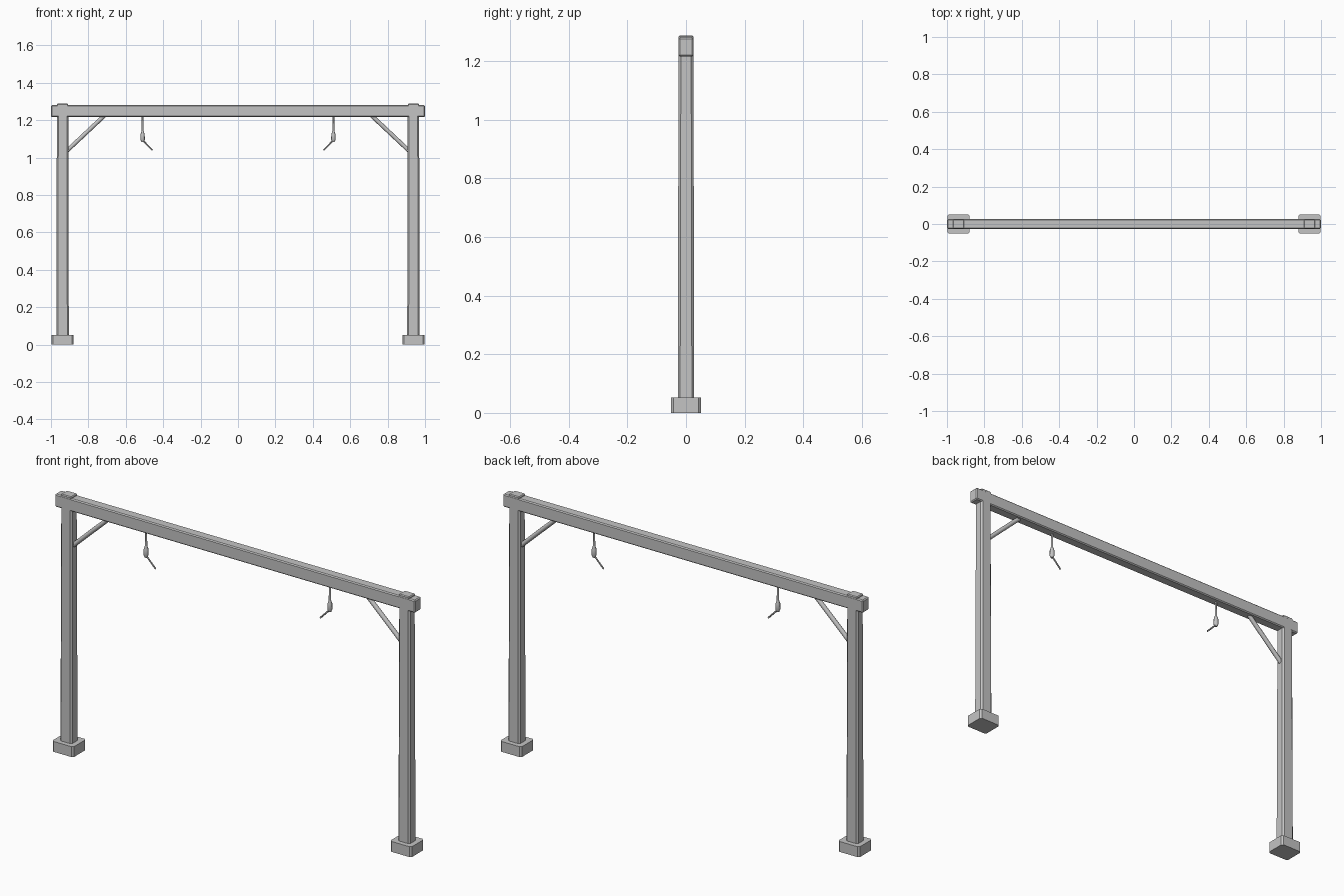
import bpy
import bmesh
from mathutils import Vector

cube = bpy.data.objects.get("Cube")
if cube:
    bpy.data.objects.remove(cube, do_unlink=True)

# Single painted grey
grey = bpy.data.materials.new("light grey")
grey.use_nodes = True
color = (0.55, 0.55, 0.55, 1)
grey.diffuse_color = color
grey.node_tree.nodes["Principled BSDF"].inputs["Base Color"].default_value = color


def finish(name, bm):
    mesh = bpy.data.meshes.new(name)
    bmesh.ops.recalc_face_normals(bm, faces=bm.faces)
    bm.to_mesh(mesh)
    bm.free()
    mesh.materials.append(grey)
    obj = bpy.data.objects.new(name, mesh)
    bpy.context.collection.objects.link(obj)
    return obj


def block(name, center, size, bevel, taper=1.0, upright_only=False):
    """Chamfered box; taper shrinks the top, upright_only chamfers just the vertical edges."""
    bm = bmesh.new()
    bmesh.ops.create_cube(bm, size=1)
    for v in bm.verts:
        k = taper if v.co.z > 0 else 1
        v.co = Vector((v.co.x * size[0] * k, v.co.y * size[1] * k, v.co.z * size[2]))
    edges = [e for e in bm.edges
             if not upright_only or abs(e.verts[0].co.z - e.verts[1].co.z) > size[2] / 2]
    bmesh.ops.bevel(bm, geom=edges, offset=bevel, segments=1, affect='EDGES')
    bmesh.ops.translate(bm, verts=bm.verts, vec=center)
    return finish(name, bm)


def rod(name, stations, sides=8):
    """Round rod through (point, radius) stations."""
    bm = bmesh.new()
    points = [Vector(p) for p, r in stations]
    turn = (points[-1] - points[0]).to_track_quat('Z', 'Y').to_matrix().to_4x4()
    rings = []
    for p, (_, r) in zip(points, stations):
        ring = bmesh.ops.create_circle(bm, segments=sides, radius=r, matrix=turn)["verts"]
        bmesh.ops.translate(bm, verts=ring, vec=p)
        rings.append(ring)
    for a, b in zip(rings, rings[1:]):
        for i in range(sides):
            j = (i + 1) % sides
            bm.faces.new((a[i], a[j], b[j], b[i]))
    bm.faces.new(rings[0])
    bm.faces.new(rings[-1])
    obj = finish(name, bm)
    bpy.ops.object.select_all(action='DESELECT')
    obj.select_set(True)
    bpy.context.view_layer.objects.active = obj
    bpy.ops.object.shade_smooth_by_angle(angle=0.8)
    return obj


# Crossbeam
block("crossbeam", (0, 0, 1.248), (2, 0.051, 0.064), 0.005)

for side, s in (("left", 1), ("right", -1)):
    # Foot, post and the tenon cap showing above the beam
    block(side + "_foot", (s * 0.938, 0, 0.026), (0.118, 0.104, 0.052), 0.009, upright_only=True)
    block(side + "_post", (s * 0.938, 0, 0.636), (0.067, 0.056, 1.17), 0.008,
          taper=0.91, upright_only=True)
    block(side + "_cap", (s * 0.938, 0, 1.265), (0.06, 0.05, 0.046), 0.004)

    # Diagonal brace, with its ends buried in post and beam
    rod(side + "_brace", [((s * 0.925, 0, 1.026), 0.011), ((s * 0.71, 0, 1.228), 0.011)])

    # Hanging cord with its swollen grip
    x = s * 0.51
    rod(side + "_hanger", [((x, 0, z), r) for z, r in (
        (1.225, 0.0045), (1.142, 0.0055), (1.125, 0.011),
        (1.096, 0.012), (1.084, 0.007))])

    # Angled hook rod, pointing inward
    rod(side + "_hook", [((s * 0.507, 0, 1.09), 0.004), ((s * 0.457, 0, 1.039), 0.004)], sides=6)
